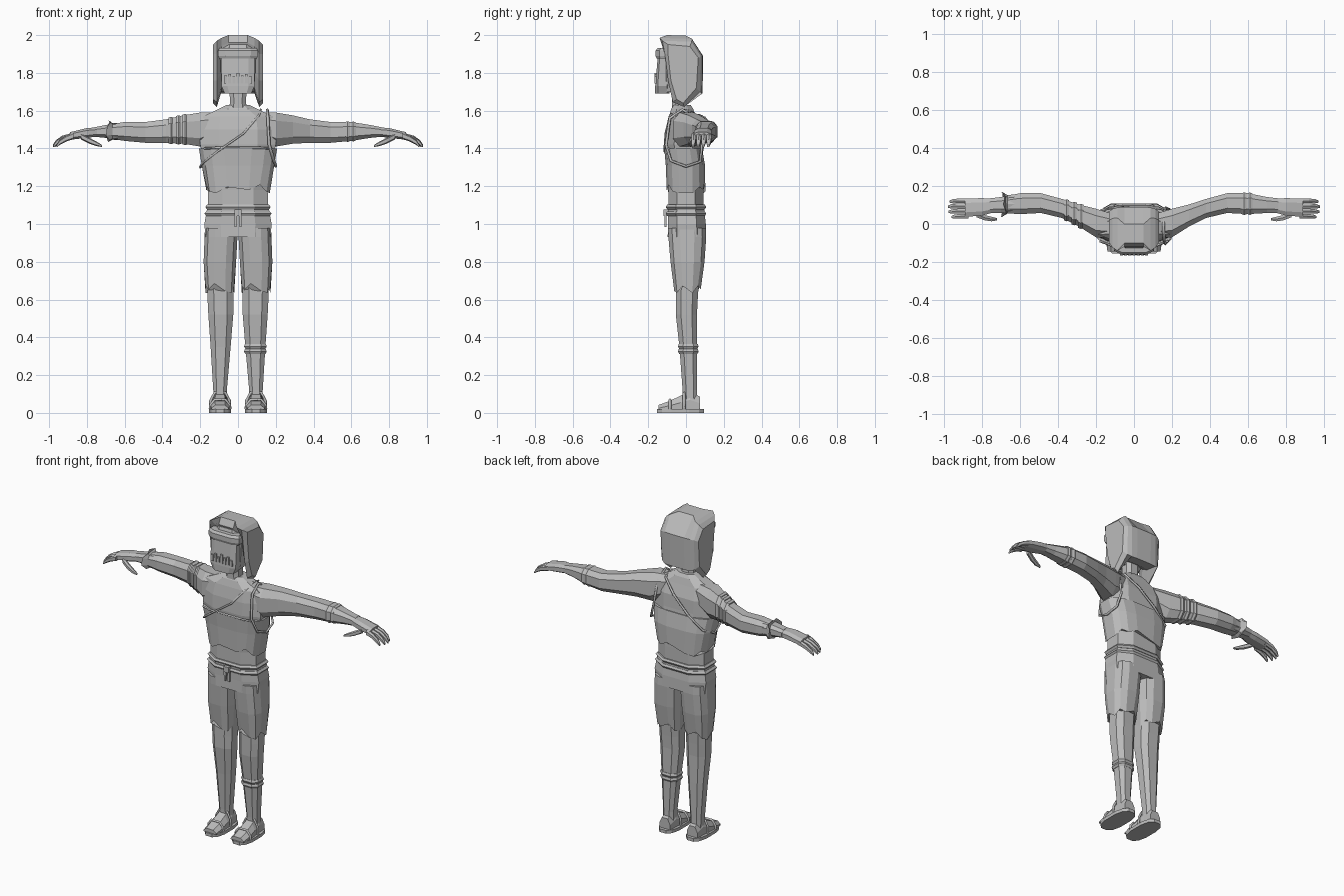
import bpy, bmesh, math
from mathutils import Vector

grey = bpy.data.materials.new("plain_grey")
grey.diffuse_color = (0.5, 0.5, 0.5, 1)


def finish(name, bm):
    bmesh.ops.recalc_face_normals(bm, faces=bm.faces)
    me = bpy.data.meshes.new(name)
    bm.to_mesh(me)
    bm.free()
    me.materials.append(grey)
    ob = bpy.data.objects.new(name, me)
    bpy.context.collection.objects.link(ob)
    return ob


def skin(name, rows):
    """Join equal-length closed rows of points and cap both ends."""
    bm = bmesh.new()
    vs = [[bm.verts.new(p) for p in row] for row in rows]
    n = len(vs[0])
    for a, b in zip(vs, vs[1:]):
        for i in range(n):
            j = (i + 1) % n
            bm.faces.new((a[i], a[j], b[j], b[i]))
    bm.faces.new(vs[0])
    bm.faces.new(vs[-1])
    return finish(name, bm)


def loft(name, rings, axis="z", n=8, power=0.75, jag=0.0):
    """Rings are (x, y, z, half_a, half_b); jag makes the first ring ragged."""
    rows = []
    k = math.cos(math.pi / n) ** power
    for r, (x, y, z, ra, rb) in enumerate(rings):
        row = []
        for i in range(n):
            t = 2 * math.pi * (i + 0.5) / n
            c, s = math.cos(t), math.sin(t)
            a = ra * math.copysign(abs(c) ** power, c) / k
            b = rb * math.copysign(abs(s) ** power, s) / k
            d = jag * (-1, .5, -.2, 1, -.6)[i % 5] if r == 0 else 0
            row.append((x + a, y + b, z + d) if axis == "z" else (x + d, y + a, z + b))
        rows.append(row)
    return skin(name, rows)


def cord(name, pts, radius, closed=False):
    cu = bpy.data.curves.new(name, "CURVE")
    cu.dimensions = "3D"
    cu.bevel_depth = radius
    cu.bevel_resolution = 0
    cu.use_fill_caps = True
    sp = cu.splines.new("POLY")
    sp.points.add(len(pts) - 1)
    for p, q in zip(sp.points, pts):
        p.co = (*q, 1)
    sp.use_cyclic_u = closed
    cu.materials.append(grey)
    ob = bpy.data.objects.new(name, cu)
    bpy.context.collection.objects.link(ob)
    bpy.ops.object.select_all(action="DESELECT")
    ob.select_set(True)
    bpy.context.view_layer.objects.active = ob
    bpy.ops.object.convert(target="MESH")


def box(name, c, size, taper=1.0):
    x, y, z = c
    a, b, h = (v / 2 for v in size)
    rows = [[(x + sx * a * t, y + sy * b, z + sz) for sx, sy in ((-1, -1), (1, -1), (1, 1), (-1, 1))]
            for sz, t in ((-h, taper), (h, 1))]
    return skin(name, rows)


# torso and ragged vest
loft("torso", [(0, 0, 1.05, .16, .092), (0, 0, 1.18, .158, .092), (0, -.005, 1.32, .18, .094),
               (0, -.015, 1.42, .2, .092), (0, -.015, 1.5, .2, .088), (0, -.02, 1.57, .185, .07),
               (0, -.02, 1.61, .1, .058), (0, -.02, 1.63, .06, .045)])
loft("vest", [(0, 0, 1.185, .168, .102), (0, -.003, 1.31, .192, .104), (0, -.015, 1.4, .207, .1)],
     n=16, power=.65, jag=.022)

# waist: belt ropes and knot
for z, r in ((1.055, .172), (1.09, .168)):
    loft("belt", [(0, 0, z - .012, r - .004, .1), (0, 0, z, r + .006, .107), (0, 0, z + .012, r - .004, .1)])
box("belt_knot", (0, -.108, 1.06), (.035, .024, .035))
for s in (1, -1):
    box("belt_end", (s * .013, -.108, 1.015), (.016, .01, .06), .7)

# hips and trousers
loft("hips", [(0, .005, .93, .172, .102), (0, .005, 1.0, .178, .1), (0, 0, 1.09, .162, .095)])
for s in (1, -1):
    loft("trouser_leg", [(s * .096, .008, .66, .076, .07), (s * .096, .008, .8, .086, .09),
                         (s * .09, .007, .93, .087, .1), (s * .088, .005, .98, .087, .1)],
         n=12, jag=.025)
    loft("leg", [(s * .095, .022, .06, .036, .038), (s * .095, .02, .12, .036, .038),
                 (s * .092, .012, .35, .053, .047), (s * .091, .002, .52, .066, .056),
                 (s * .093, .004, .6, .068, .058), (s * .093, .008, .72, .07, .062)])
    # sandals
    fx = s * .095
    loft("sole", [(fx, -.03, 0, .058, .124), (fx, -.03, .02, .058, .124)], n=12)
    prof = ((-.145, .042, .045), (-.09, .062, .05), (-.03, .09, .045), (.02, .115, .04), (.075, .085, .036))
    skin("foot", [[(fx - w, y, .018), (fx - w, y, .6 * h), (fx - .55 * w, y, h),
                   (fx + .55 * w, y, h), (fx + w, y, .6 * h), (fx + w, y, .018)] for y, h, w in prof])
    for y, h in ((-.085, .07), (-.01, .106)):
        cord("sandal_strap", [(fx - .052, y, .02), (fx - .05, y, .6 * h), (fx - .028, y, h),
                              (fx + .028, y, h), (fx + .05, y, .6 * h), (fx + .052, y, .02)], .008)

# shin wraps
for z in (.325, .352):
    loft("shin_wrap", [(.092, .012, z - .013, .053, .048), (.092, .012, z, .06, .055),
                       (.092, .012, z + .013, .055, .05)])

# arms, hands and fingers
for s in (1, -1):
    loft("arm", [(s * x, y, z, a, b) for x, y, z, a, b in (
        (.1, -.01, 1.525, .06, .065), (.2, .005, 1.5, .075, .09), (.29, .045, 1.5, .058, .075),
        (.38, .082, 1.492, .05, .062), (.49, .11, 1.485, .052, .055), (.6, .107, 1.49, .055, .05),
        (.7, .1, 1.49, .042, .034), (.76, .097, 1.487, .038, .025))], axis="x")
    loft("palm", [(s * x, y, z, a, b) for x, y, z, a, b in (
        (.74, .097, 1.488, .036, .024), (.8, .09, 1.482, .046, .026), (.89, .086, 1.466, .048, .02))], axis="x")
    for i in range(4):
        y, e = .122 - i * .027, (.01, 0, .004, .02)[i]
        loft("finger", [(s * .87, y, 1.467, .013, .016), (s * (.93 - e), y, 1.452, .0125, .014),
                        (s * (.963 - e), y - .002, 1.432, .011, .012),
                        (s * (.98 - e), y - .004, 1.413, .006, .006)], axis="x", n=6)
    loft("thumb", [(s * .83, .05, 1.462, .014, .014), (s * .785, .033, 1.44, .014, .014),
                   (s * .75, .026, 1.425, .012, .011), (s * .72, .025, 1.413, .006, .005)], axis="x", n=6)

# arm bands and flared cuff
for x, y, z, a, b in ((-.28, .04, 1.5, .066, .083), (-.315, .055, 1.498, .062, .078),
                      (-.355, .072, 1.495, .058, .073), (.58, .107, 1.489, .06, .055),
                      (.61, .107, 1.49, .059, .053)):
    loft("arm_band", [(x - .014, y, z, a - .005, b - .005), (x, y, z, a, b),
                      (x + .014, y, z, a - .005, b - .005)], axis="x")
loft("cuff", [(-.685, .103, 1.492, .065, .055), (-.665, .104, 1.49, .048, .042),
              (-.63, .106, 1.49, .05, .044)], axis="x", n=10, jag=.014)

# shoulder cords and slanted sash edge
cord("sash", [(.12, -.02, 1.605), (.11, -.085, 1.575), (.03, -.108, 1.48), (-.1, -.115, 1.39),
              (-.185, -.075, 1.325), (-.2, 0, 1.3), (-.17, .075, 1.335), (-.08, .09, 1.41),
              (.03, .08, 1.51), (.11, .045, 1.585)], .007, True)
cord("shoulder_loop", [(.155, -.02, 1.605), (.158, -.085, 1.56), (.165, -.105, 1.42), (.19, -.08, 1.335),
                       (.2, 0, 1.305), (.19, .075, 1.33), (.165, .085, 1.42), (.157, .055, 1.56)], .008, True)
cord("chest_seam", [(-.18, -.09, 1.4), (-.12, -.113, 1.403), (.12, -.113, 1.403), (.18, -.09, 1.4)], .006)

# neck and head
loft("neck", [(0, -.03, 1.57, .052, .045), (0, -.035, 1.64, .043, .04), (0, -.035, 1.74, .045, .04)])
loft("head", [(0, -.075, 1.7, .075, .06), (0, -.065, 1.76, .09, .075), (0, -.06, 1.9, .095, .075),
              (0, -.055, 1.95, .085, .065)])

# face mask with teeth and brow band
loft("mask", [(0, -.125, 1.69, .07, .038), (0, -.125, 1.73, .088, .038), (0, -.12, 1.88, .088, .03)], power=.5)
for i in range(7):
    h = (.04, .05, .035, .055, .04, .05, .035)[i]
    box("tooth", (-.066 + i * .022, -.162, 1.745 + h / 2), (.014, .009, h), 1.2)
loft("brow_band", [(0, -.105, 1.875, .1, .05), (0, -.105, 1.89, .105, .056),
                   (0, -.105, 1.918, .105, .056), (0, -.1, 1.932, .098, .05)], power=.5)

# hair, skinned across from side to side
outer = [(-.095, 1.9), (-.08, 1.76), (-.05, 1.66), (-.015, 1.64), (.055, 1.72), (.065, 1.88), (.02, 1.94), (-.095, 1.95)]
side = [(-.112, 1.9), (-.095, 1.76), (-.07, 1.645), (-.01, 1.62), (.075, 1.7), (.08, 1.885), (.03, 1.965), (-.125, 1.97)]
inner = [(-.1, 1.94), (-.06, 1.8), (-.03, 1.72), (.01, 1.7), (.085, 1.69), (.087, 1.89), (.032, 1.98), (-.14, 1.985)]
mid = [(-.12, 1.96), (-.06, 1.8), (-.02, 1.72), (.02, 1.7), (.088, 1.69), (.09, 1.89), (.0, 1.997), (-.1, 2.0)]
skin("hair", [[(x, y, z) for y, z in prof] for x, prof in (
    (-.132, outer), (-.112, side), (-.088, inner), (-.05, mid), (.05, mid), (.088, inner), (.112, side), (.132, outer))])
